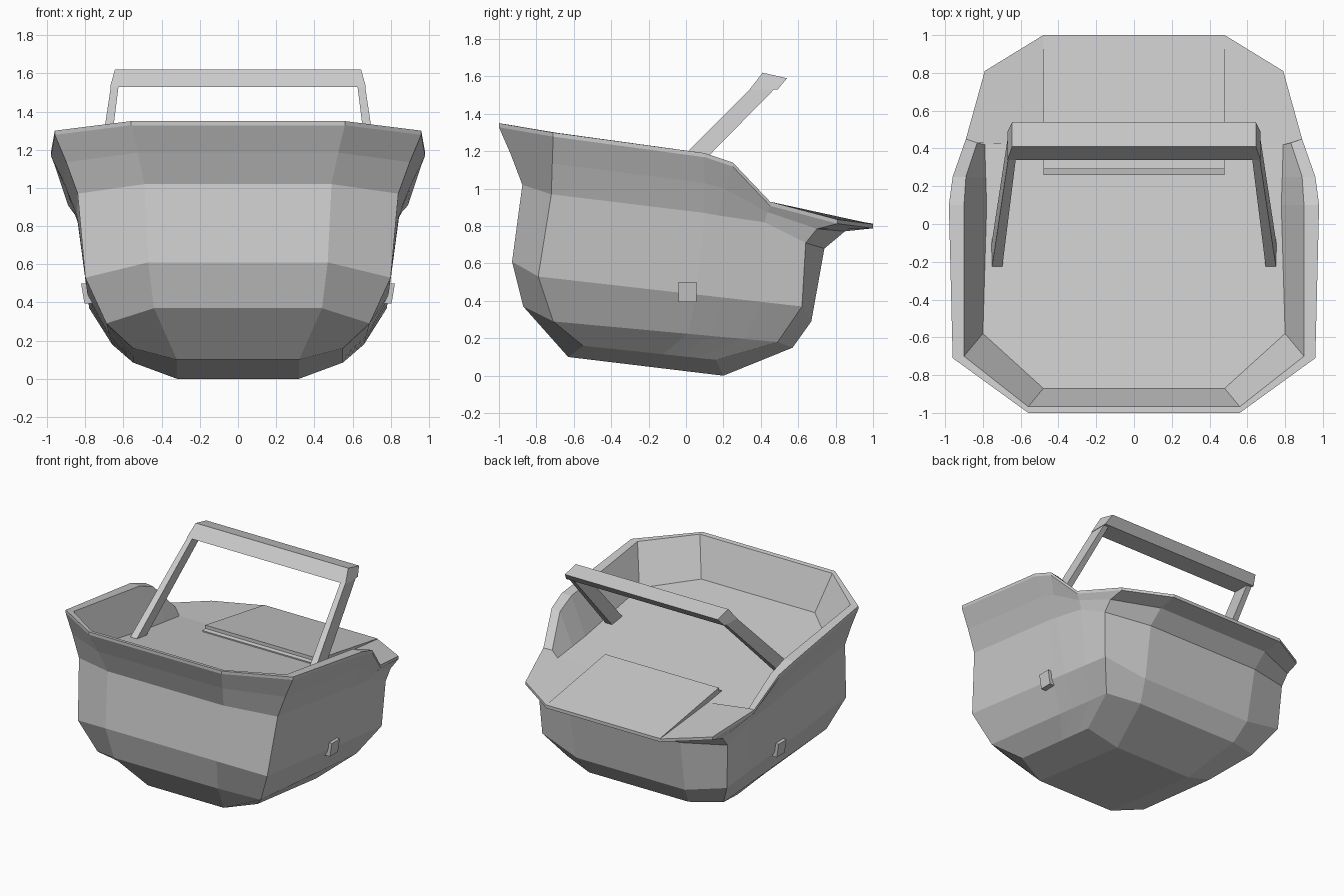
import bpy
import bmesh
from mathutils import Vector

cube = bpy.data.objects.get("Cube")
if cube:
    bpy.data.objects.remove(cube, do_unlink=True)

grey = bpy.data.materials.new("plain_grey")
grey.use_nodes = True
grey.diffuse_color = (0.6, 0.6, 0.6, 1)
grey.node_tree.nodes["Principled BSDF"].inputs["Base Color"].default_value = (0.6, 0.6, 0.6, 1)


def finish(name, bm):
    bmesh.ops.remove_doubles(bm, verts=bm.verts, dist=0.0005)
    bmesh.ops.recalc_face_normals(bm, faces=bm.faces)
    mesh = bpy.data.meshes.new(name)
    bm.to_mesh(mesh)
    bm.free()
    mesh.materials.append(grey)
    obj = bpy.data.objects.new(name, mesh)
    bpy.context.collection.objects.link(obj)
    return obj


def flip(p):
    return Vector((-p[0], p[1], p[2]))


def add_face(bm, points):
    bm.faces.new([bm.verts.new(p) for p in points])


def mirrored_face(bm, points):
    add_face(bm, points)
    add_face(bm, [flip(p) for p in reversed(points)])


def bridge(bm, a, b):
    for i in range(len(a) - 1):
        mirrored_face(bm, [a[i], a[i + 1], b[i + 1], b[i]])


def center_face(bm, p, q):
    add_face(bm, [p, q, flip(q), flip(p)])


def loft(name, a, b):
    """Solid between two matching outlines."""
    bm = bmesh.new()
    add_face(bm, a)
    add_face(bm, b)
    for i in range(len(a)):
        j = (i + 1) % len(a)
        add_face(bm, [a[i], a[j], b[j], b[i]])
    return finish(name, bm)


# Half outlines run front, front corner, three side stations, back corner, back
def hull_ring(front, front_corner, back_corner, back):
    f, b = Vector(front_corner), Vector(back_corner)
    side = [f.lerp(b, t) for t in (0.6, 0.7, 0.85)]
    return [Vector(front), f, *side, b, Vector(back)]


bottom = hull_ring((.32, -.63, .10), (.55, -.55, .16), (.55, .16, .085), (.32, .20, 0))
lower = hull_ring((.44, -.87, .37), (.69, -.71, .29), (.66, .49, .18), (.42, .57, .15))
middle = hull_ring((.47, -.93, .61), (.80, -.79, .53), (.78, .62, .37), (.46, .67, .29))
upper = [Vector(p) for p in (
    (.49, -.875, 1.02), (.84, -.72, .97), (.845, .10, .87), (.845, .17, .857),
    (.83, .42, .82), (.80, .64, .71), (.47, .74, .68))]
rim = [Vector(p) for p in (
    (.56, -1, 1.35), (.96, -.71, 1.30), (.98, .10, 1.19), (.96, .25, 1.14),
    (.89, .45, .93), (.79, .81, .835), (.48, 1, .81))]
flare = [a.lerp(b, .5) for a, b in zip(upper, rim)]
flare[5] = Vector((.80, .70, .785))
flare[6] = Vector((.47, .85, .772))
lip = [p - Vector((0, 0, .022)) for p in rim]
inner_rim = [Vector(p) for p in (
    (.56, -.967, 1.345), (.90, -.70, 1.30), (.90, .10, 1.19), (.89, .25, 1.13),
    (.83, .43, .92))]
floor = [Vector((x, y, .93 - .15 * y)) for x, y in (
    (.48, -.87), (.80, -.58), (.78, .10), (.785, .25), (.79, .42))]
shelf = Vector((.48, .42, .867))

# Body shell, with rim, recessed floor and back brim
bm = bmesh.new()
rings = [bottom, lower, middle, upper, flare, lip, rim]
for a, b in zip(rings, rings[1:]):
    bridge(bm, a, b)
    center_face(bm, a[0], b[0])
    center_face(bm, a[-1], b[-1])
mirrored_face(bm, bottom)
center_face(bm, bottom[0], bottom[-1])
bridge(bm, rim[:5], inner_rim)
bridge(bm, inner_rim, floor)
center_face(bm, rim[0], inner_rim[0])
center_face(bm, inner_rim[0], floor[0])
mirrored_face(bm, floor + [shelf])
center_face(bm, floor[0], shelf)
mirrored_face(bm, [shelf, floor[4], inner_rim[4], rim[4], rim[5], rim[6]])
center_face(bm, shelf, rim[6])
finish("body", bm)

# Raised flap with a stepped front edge
profile = [(1, .813), (.29, .93), (.29, .905), (.26, .90), (.26, .85), (1, .80)]
loft("flap", [(-.48, y, z) for y, z in profile], [(.48, y, z) for y, z in profile])

# Handle bar with slanted ends
bar = [(.645, .41, 1.62), (.645, .54, 1.59), (.67, .49, 1.53), (.67, .34, 1.53)]
loft("handle_bar", bar, [flip(p) for p in bar])


def slab(x0, x1, y0, y1, z):
    return [(x0, y0, z), (x1, y0, z), (x1, y1, z), (x0, y1, z)]


# Handle arms and small side pegs
arm_top = slab(.625, .665, .35, .48, 1.54)
arm_foot = slab(.70, .755, -.25, -.11, .94)
peg_top = slab(.74, .822, -.04, .055, .50)
peg_foot = slab(.74, .805, -.04, .055, .395)
for side in ("left", "right"):
    place = (lambda p: p) if side == "left" else flip
    loft(side + "_handle_arm", [place(p) for p in arm_top], [place(p) for p in arm_foot])
    loft(side + "_peg", [place(p) for p in peg_top], [place(p) for p in peg_foot])
